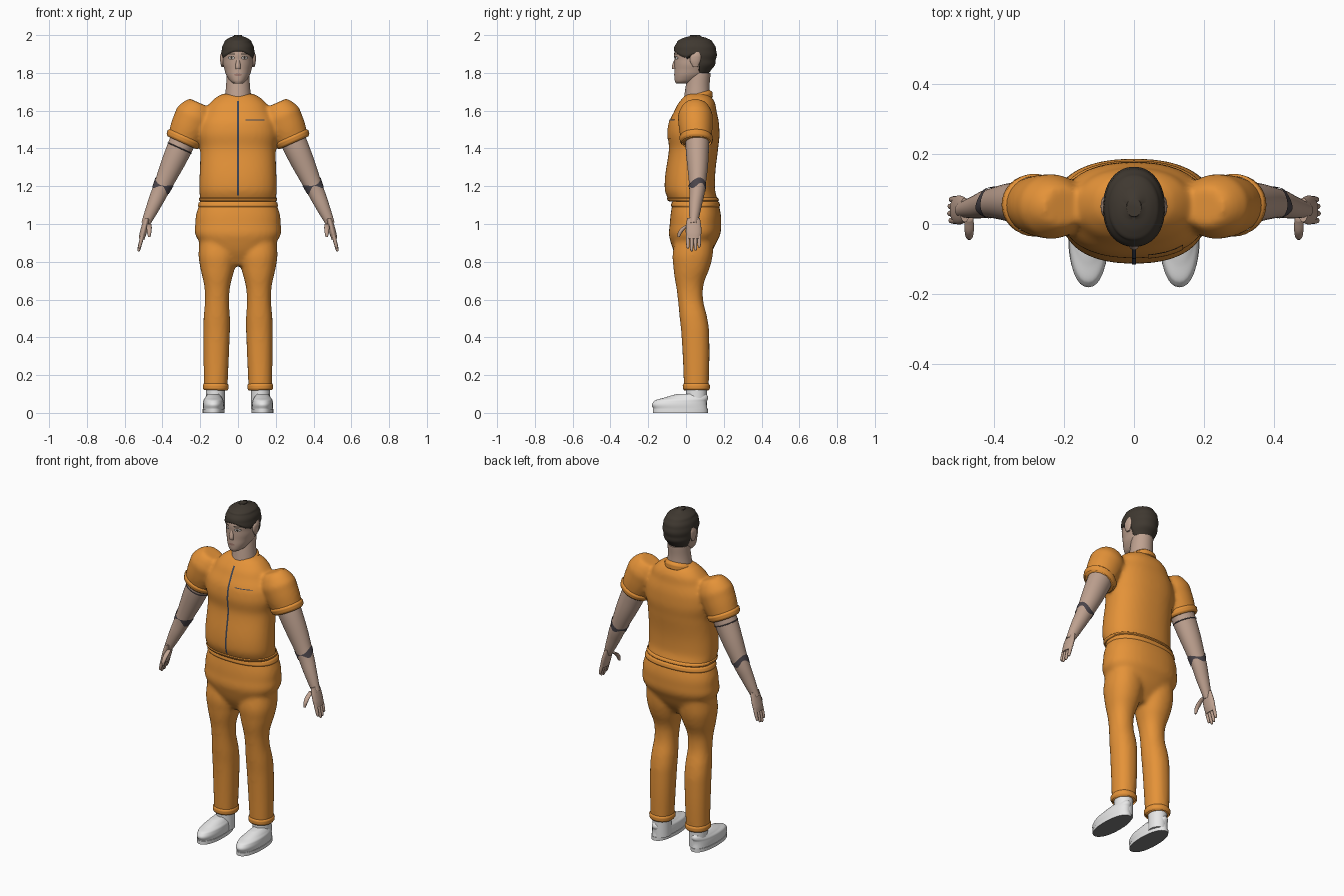
import bpy, bmesh, math
from mathutils import Vector
from mathutils.bvhtree import BVHTree

if "Cube" in bpy.data.objects:
    bpy.data.objects.remove(bpy.data.objects["Cube"])


def material(name, red, green, blue):
    mat = bpy.data.materials.new(name)
    mat.use_nodes = True
    colour = (red, green, blue, 1)
    mat.diffuse_color = colour
    mat.node_tree.nodes["Principled BSDF"].inputs["Base Color"].default_value = colour
    return mat


ORANGE = material("orange cloth", .78, .29, .04)
SKIN = material("skin", .52, .36, .28)
HAIR = material("dark brown hair", .05, .04, .03)
WHITE = material("white shoe", .8, .8, .8)
GREY = material("grey sole", .2, .2, .2)
INK = material("tattoo ink", .07, .06, .07)
SLATE = material("zip slate", .05, .06, .09)
LIP = material("lip", .36, .2, .16)
EYE = material("eye white", .6, .56, .54)


def sample(keys, at):
    """Smoothly interpolate the rows of a profile by their first value."""
    last = len(keys) - 1
    at = min(max(at, keys[0][0]), keys[last][0])
    i = max(k for k in range(last) if keys[k][0] <= at)

    def tangent(k, offset):
        before, after = Vector(keys[max(k - 1, 0)]), Vector(keys[min(k + 1, last)])
        return Vector(keys[k]) + (after - before) * offset / (after[0] - before[0])

    start, end = keys[i][0], keys[i + 1][0]
    u = (at - start) / (end - start)
    return tangent(i, at - start).lerp(tangent(i + 1, at - end), u * u * (3 - 2 * u))


def loft(bm, keys, side=1, x=0, lean=0, depth=1, power=2, sides=32, rows=32,
         low=None, high=None, grow=None, caps=True):
    """Stack of rings from rows (z, centre y, half width); depth is the y to x ratio.
    The axis leans outward going down. low and high give the edges by angle."""
    tilt = math.atan(lean)
    rings = []
    for row in range(rows + 1):
        f = row / rows
        ring = []
        for k in range(sides):
            angle = math.tau * k / sides
            bottom = low(angle) if low else keys[0][0]
            top = high(angle) if high else keys[-1][0]
            z = bottom + (top - bottom) * f
            _, y, radius = sample(keys, z)
            extra = grow(f) if grow else 0
            c, s = math.cos(angle), math.sin(angle)
            across = math.copysign(abs(c) ** (2 / power), c) * (radius + extra)
            along = math.copysign(abs(s) ** (2 / power), s) * (radius * depth + extra)
            ring.append(bm.verts.new((side * (x - lean * z + across * math.cos(tilt)),
                                      y + along, z + across * math.sin(tilt))))
        rings.append(ring)
    faces = [(a[k - 1], a[k], b[k], b[k - 1])
             for a, b in zip(rings, rings[1:]) for k in range(sides)]
    if caps:
        faces += [rings[0][::-1], rings[-1]]
    for face in faces:
        bm.faces.new(face if side > 0 else face[::-1])


def finish(bm, name, mat):
    mesh = bpy.data.meshes.new(name)
    bm.to_mesh(mesh)
    bm.free()
    ob = bpy.data.objects.new(name, mesh)
    bpy.context.collection.objects.link(ob)
    mesh.materials.append(mat)
    bpy.ops.object.select_all(action='DESELECT')
    ob.select_set(True)
    bpy.context.view_layer.objects.active = ob
    bpy.ops.object.shade_smooth_by_angle(angle=math.radians(50))
    return ob


def part(name, mat, keys, **options):
    bm = bmesh.new()
    loft(bm, keys, **options)
    return finish(bm, name, mat)


def band(name, mat, keys, bottom, top, thick, slope=0, **options):
    """Raised hem around a lofted part."""
    return part(name, mat, keys, caps=False, rows=8,
                low=lambda angle: bottom + slope * math.sin(angle),
                high=lambda angle: top + slope * math.sin(angle),
                grow=lambda f: thick * min(1, 4 * f, 4 - 4 * f), **options)


def garment(name, trunk, limb, trunk_options, limb_options):
    """Trunk and two limbs blended into one smooth cloth surface."""
    bm = bmesh.new()
    loft(bm, trunk, **trunk_options)
    for side in (1, -1):
        loft(bm, limb, side=side, **limb_options)
    ob = finish(bm, name, ORANGE)
    blend = ob.modifiers.new("blend", 'REMESH')
    blend.mode, blend.voxel_size, blend.use_smooth_shade = 'VOXEL', .011, True
    soften = ob.modifiers.new("soften", 'SMOOTH')
    soften.factor, soften.iterations = .5, 8
    return ob


def decal(name, target, mat, x, z, width, height, lift=.003, oval=False, steps=24):
    """Thin plate laid on the front of the target."""
    tree = BVHTree.FromObject(target, bpy.context.evaluated_depsgraph_get())
    bm = bmesh.new()
    grid = []
    for j in range(steps + 1):
        v = j / steps - .5
        span = width * (math.sqrt(max(.001, 1 - 4 * v * v)) if oval else 1)
        spots = [Vector((x + span * (i / steps - .5), -1, z + v * height))
                 for i in range(steps + 1)]
        hits = [tree.ray_cast(spot, Vector((0, 1, 0)))[0] for spot in spots]
        grid.append([bm.verts.new(hit - Vector((0, lift, 0))) if hit else None for hit in hits])
    for a, b in zip(grid, grid[1:]):
        for i in range(steps):
            corners = (a[i], a[i + 1], b[i + 1], b[i])
            if all(corners):
                bm.faces.new(corners)
    return finish(bm, name, mat)


# Profiles, bottom to top
torso = [(1.12, .04, .2), (1.2, .02, .205), (1.4, .04, .2), (1.5, .04, .21),
         (1.6, .05, .17), (1.66, .06, .13), (1.69, .06, .08)]
sleeve = [(1.43, .055, .084), (1.55, .05, .1), (1.6, .05, .09), (1.64, .05, .06)]
hips = [(.78, .03, .09), (.9, .04, .2), (1, .05, .226), (1.12, .05, .2)]
leg = [(.12, .055, .062), (.4, .05, .07), (.5, .04, .07), (.65, .02, .066),
       (.77, .03, .092), (.88, .04, .1), (1.03, .06, .08)]
neck = [(1.6, .06, .08), (1.7, .06, .066), (1.8, .07, .06)]
skull = [(1.745, -.02, .025), (1.76, 0, .045), (1.82, .035, .072), (1.87, .045, .08),
         (1.92, .047, .08), (1.96, .047, .067), (1.98, .047, .05), (1.995, .047, .015)]
arm = [(1, .04, .023), (1.1, .05, .037), (1.2, .06, .047), (1.4, .06, .067), (1.5, .06, .066)]
palm = [(.92, .04, .015), (.96, .04, .018), (1.03, .04, .015)]
thumb = [(.93, -.04, .006), (.97, -.02, .013), (1, .02, .012)]
foot = [(.02, -.03, .055), (.06, -.03, .054), (.08, 0, .045), (.1, .03, .03)]
ankle = [(.02, .055, .05), (.15, .055, .05)]

trunk_shape = dict(depth=.65, power=2.3, sides=48)
hip_shape = dict(depth=.6, power=2.3, sides=48)
sleeve_shape = dict(x=.94, lean=.45, depth=.92)
leg_shape = dict(x=.12, lean=.015, depth=1.05, power=2.2)
head_shape = dict(depth=1.33, power=2.1, sides=64)
hand_shape = dict(x=.75, lean=.26)

# Clothes
shirt = garment("shirt", torso, sleeve, trunk_shape, sleeve_shape)
band("shirt_hem", ORANGE, torso, 1.12, 1.14, .006, **trunk_shape)
band("collar", ORANGE, neck, 1.64, 1.69, .014, slope=.02)
garment("trousers", hips, leg, hip_shape, leg_shape)
band("waistband", ORANGE, hips, 1.09, 1.12, .006, **hip_shape)
decal("zip", shirt, SLATE, 0, 1.4, .01, .5)
decal("pocket", shirt, ORANGE, .09, 1.5, .1, .1)
decal("pocket_opening", shirt, SLATE, .09, 1.55, .1, .004, lift=.005)

# Head and hair
head = part("head", SKIN, skull, **head_shape)
part("neck", SKIN, neck)
hairline = [(-1, 1.915), (-.4, 1.88), (0, 1.89), (.4, 1.81), (1, 1.77)]
part("hair", HAIR, skull, low=lambda angle: sample(hairline, math.sin(angle))[1],
     high=lambda angle: 2, grow=lambda f: .006 * min(1, .3 + f * 8), **head_shape)
part("nose", SKIN, [(1.82, -.06, .013), (1.84, -.06, .013), (1.88, -.05, .007)])
decal("mouth", head, LIP, 0, 1.79, .04, .013, oval=True)

# Paired parts
for side, tag in ((1, "left"), (-1, "right")):
    eye = side * .035
    decal("eye_lid_" + tag, head, HAIR, eye, 1.88, .036, .02, lift=.002, oval=True)
    decal("eye_white_" + tag, head, EYE, eye, 1.88, .03, .014, oval=True)
    decal("iris_" + tag, head, HAIR, eye, 1.88, .012, .012, lift=.004, oval=True)
    decal("brow_" + tag, head, HAIR, eye, 1.9, .04, .007)
    part("ear_" + tag, SKIN, [(1.83, .05, .005), (1.88, .05, .012), (1.91, .06, .005)],
         side=side, x=.083, depth=2.4)

    part("arm_" + tag, SKIN, arm, side=side, **sleeve_shape)
    band("sleeve_cuff_" + tag, ORANGE, sleeve, 1.43, 1.465, .008, side=side, **sleeve_shape)
    part("forearm_tattoo_" + tag, INK, arm, side=side, caps=False, grow=lambda f: .003,
         low=lambda angle: 1.187 + .013 * math.sin(3 * angle),
         high=lambda angle: 1.213 + .012 * math.sin(2 * angle + 1), **sleeve_shape)
    part("palm_" + tag, SKIN, palm, side=side, depth=2.3, **hand_shape)
    part("thumb_" + tag, SKIN, thumb, side=side, x=.47)
    for i, tip in enumerate((.87, .855, .86, .875)):
        y = .01 + .02 * i
        part(f"finger_{i + 1}_{tag}", SKIN, [(tip, y, .004), (tip + .01, y, .008), (.95, y, .01)],
             side=side, sides=12, **hand_shape)

    band("trouser_cuff_" + tag, ORANGE, leg, .12, .155, .006, side=side, **leg_shape)
    part("shoe_" + tag, WHITE, foot, side=side, x=.13, depth=2.6, power=2.2)
    part("shoe_ankle_" + tag, WHITE, ankle, side=side, x=.12, depth=1.1)
    sole = part("sole_" + tag, WHITE, foot, side=side, x=.13, depth=2.6, power=2.2, rows=1,
                low=lambda angle: 0, high=lambda angle: .02, grow=lambda f: .003)
    sole.data.materials.append(GREY)
    for face in sole.data.polygons:
        face.material_index = int(face.normal.z < -.9)

# Thin inked ring on the right upper arm
band("upper_arm_tattoo_right", INK, arm, 1.4, 1.405, .003, side=-1, **sleeve_shape)
